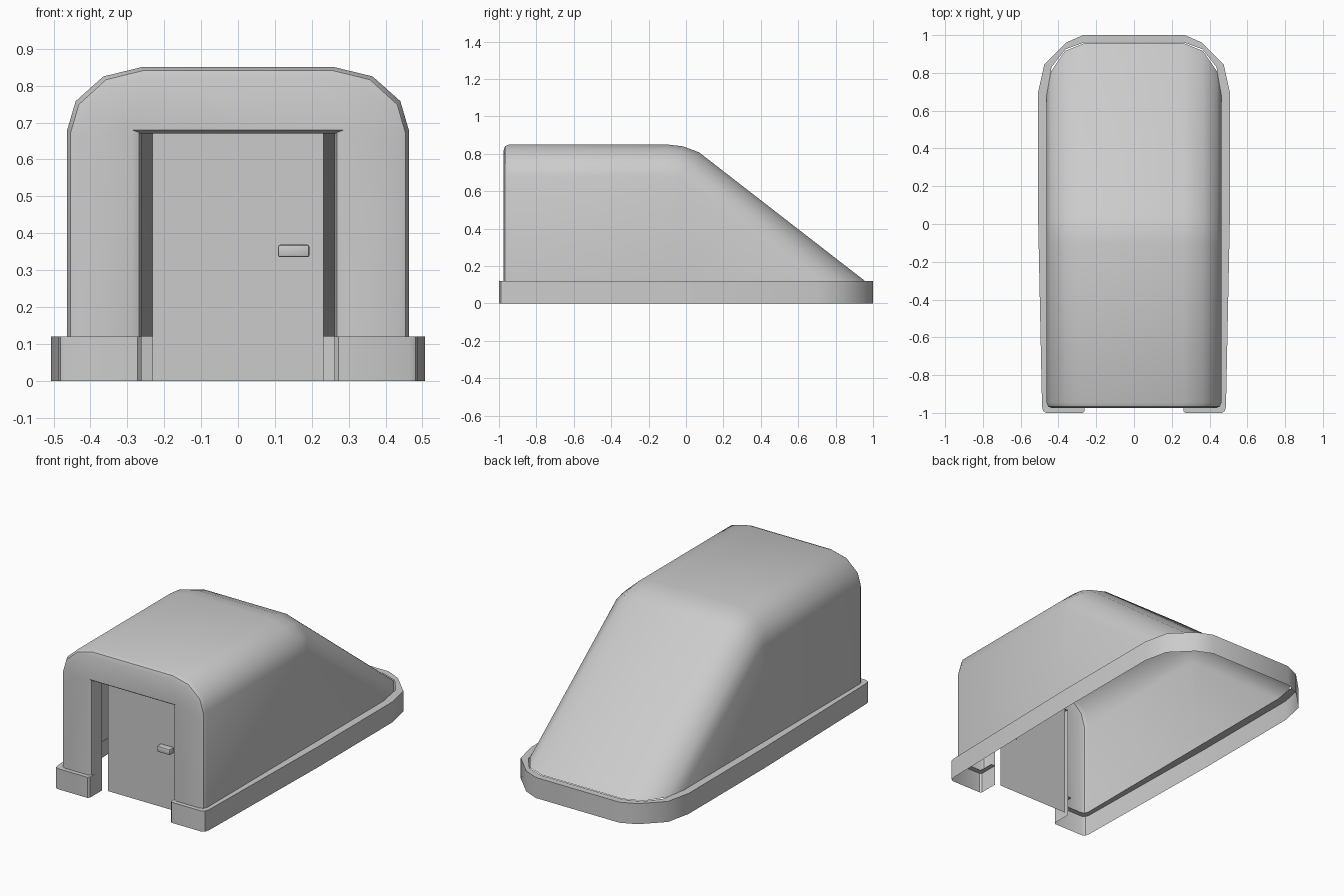
import bpy, bmesh, math
from mathutils import Vector

if "Cube" in bpy.data.objects:
    bpy.data.objects.remove(bpy.data.objects["Cube"])


def finish(name, bm, angle=40):
    bmesh.ops.remove_doubles(bm, verts=bm.verts, dist=0.0005)
    bmesh.ops.recalc_face_normals(bm, faces=bm.faces)
    me = bpy.data.meshes.new(name)
    bm.to_mesh(me)
    bm.free()
    ob = bpy.data.objects.new(name, me)
    bpy.context.collection.objects.link(ob)
    bpy.ops.object.select_all(action='DESELECT')
    ob.select_set(True)
    bpy.context.view_layer.objects.active = ob
    bpy.ops.object.shade_smooth_by_angle(angle=math.radians(angle))
    return ob


def loft(bm, rows):
    # Skin consecutive rows of points; zero-size edges are collapsed first
    grid = [[bm.verts.new(p) for p in row] for row in rows]
    for a, b in zip(grid, grid[1:]):
        for i in range(len(a) - 1):
            quad = []
            for v in (a[i], a[i + 1], b[i + 1], b[i]):
                if all((v.co - q.co).length > 0.0005 for q in quad):
                    quad.append(v)
            if len(quad) > 2:
                bm.faces.new(quad)


def mirrored(half):
    return half + [(-p[0],) + tuple(p[1:]) for p in reversed(half)]


BASE_H = 0.12
HALF = 0.463
DOOR_W, DOOR_H, DOOR_Y = 0.262, 0.67, -0.88

# Shell: arch section (half width, drop below roof) swept along the roof line
arch = [(0.463, 0.17), (0.44, 0.092), (0.365, 0.025), (0.262, 0.0)]
slope = Vector((0.89, -0.69)).normalized()
tilt = math.atan2(-slope.y, slope.x)


def section(y, z, ang, inset=0.0, to_ground=False):
    n = Vector((math.sin(ang), math.cos(ang)))
    pts = []
    for x, d in arch:
        p = Vector((y, z)) - n * (d + inset)
        if to_ground:
            p += slope * ((BASE_H - p.y) / slope.y)
        pts.append((x * (HALF - inset) / HALF, p.x, p.y))
    return mirrored([(pts[0][0], pts[0][1], BASE_H)] + pts)


def opening(y, w, h):
    return mirrored([(w, y, BASE_H)] + [(w, y, h)] * 4)


rows = [opening(DOOR_Y, DOOR_W, DOOR_H),
        opening(-0.945, DOOR_W, DOOR_H),
        opening(-0.966, 0.268, 0.673),
        opening(-0.975, 0.287, 0.68),
        section(-0.975, 0.85, 0, 0.03),
        section(-0.967, 0.85, 0, 0.009),
        section(-0.945, 0.85, 0),
        section(-0.10, 0.85, 0),
        section(-0.015, 0.84, tilt * 0.4),
        section(0.07, 0.808, tilt),
        section(0.07, 0.808, tilt, 0, True)]
bm = bmesh.new()
loft(bm, rows)
finish("shell", bm)

# Base skirt: outer wall and top ledge running round the shell, open at the door
outer = [(0.262, -0.88), (0.262, -0.99), (0.272, -1.0), (0.465, -1.0),
         (0.481, -0.99), (0.487, -0.965), (0.507, 0.0), (0.507, 0.70),
         (0.475, 0.845), (0.36, 0.96), (0.27, 1.0)]
inner = [(0.29, -0.88), (0.29, -0.97), (0.295, -0.97), (0.435, -0.97),
         (0.452, -0.96), (0.46, -0.94), (0.46, 0.0), (0.46, 0.69),
         (0.437, 0.83), (0.363, 0.925), (0.262, 0.962)]
ring = [mirrored([(x, y, z) for x, y in line])
        for line, z in ((outer, 0), (outer, BASE_H), (inner, BASE_H))]
bm = bmesh.new()
loft(bm, ring)
finish("base_skirt", bm)

# Door: flat border with a slightly recessed panel
bm = bmesh.new()
door = bm.faces.new([bm.verts.new(p) for p in (
    (-DOOR_W, DOOR_Y, 0), (DOOR_W, DOOR_Y, 0),
    (DOOR_W, DOOR_Y, DOOR_H), (-DOOR_W, DOOR_Y, DOOR_H))])
bm.normal_update()
bmesh.ops.inset_region(bm, faces=[door], thickness=0.02, use_even_offset=True)
bmesh.ops.inset_region(bm, faces=[door], thickness=0.001, depth=-0.012,
                       use_even_offset=True)
for v in door.verts:
    v.co.x *= 0.232 / abs(v.co.x)
for v in bm.verts:
    if abs(abs(v.co.x) - 0.242) < 0.001:
        v.co.x *= 0.233 / 0.242
finish("door", bm, 20)

# Handle
bm = bmesh.new()
bmesh.ops.create_cube(bm, size=1)
for v in bm.verts:
    v.co = Vector((0.151 + v.co.x * 0.085, -0.885 + v.co.y * 0.04,
                   0.352 + v.co.z * 0.034))
bmesh.ops.bevel(bm, geom=bm.edges[:], offset=0.006, segments=2,
                affect='EDGES', profile=0.5)
finish("door_handle", bm)
